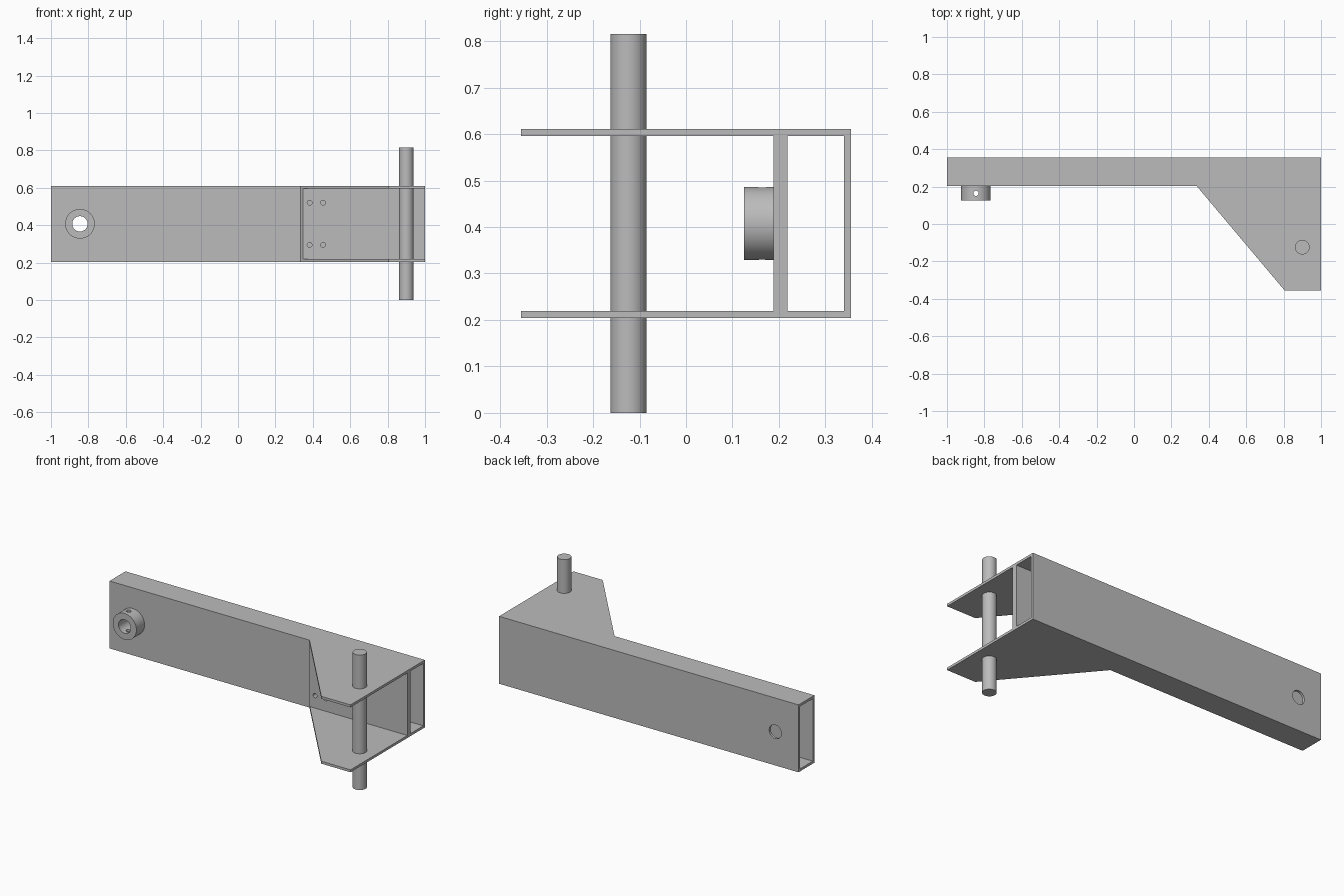
import bpy, bmesh, math
from mathutils import Matrix, Vector

cube = bpy.data.objects.get("Cube")
if cube:
    bpy.data.objects.remove(cube, do_unlink=True)

steel = bpy.data.materials.new("grey steel")
steel.use_nodes = True
colour = (0.5, 0.5, 0.5, 1)
steel.diffuse_color = colour
steel.node_tree.nodes["Principled BSDF"].inputs["Base Color"].default_value = colour

# Main dimensions
BOTTOM, TOP, WALL = 0.204, 0.611, 0.015
MID = (BOTTOM + TOP) / 2
FRONT, BACK = 0.203, 0.355
LIP = -0.355
BORE_X, BOSS_FRONT = -0.845, 0.125


def finish(name, bm):
    bmesh.ops.recalc_face_normals(bm, faces=bm.faces)
    mesh = bpy.data.meshes.new(name)
    bm.to_mesh(mesh)
    bm.free()
    mesh.materials.append(steel)
    obj = bpy.data.objects.new(name, mesh)
    bpy.context.collection.objects.link(obj)
    return obj


def prism(name, outline, z0, z1):
    bm = bmesh.new()
    face = bm.faces.new([bm.verts.new((x, y, z0)) for x, y in outline])
    new = bmesh.ops.extrude_face_region(bm, geom=[face])["geom"]
    bmesh.ops.translate(bm, vec=(0, 0, z1 - z0),
                        verts=[v for v in new if isinstance(v, bmesh.types.BMVert)])
    return finish(name, bm)


def box(name, x0, x1, y0, y1, z0, z1):
    return prism(name, [(x0, y0), (x1, y0), (x1, y1), (x0, y1)], z0, z1)


def rod(name, start, end, radius, sides=48):
    a, b = Vector(start), Vector(end)
    turn = (b - a).to_track_quat("Z", "Y").to_matrix().to_4x4()
    bm = bmesh.new()
    bmesh.ops.create_cone(bm, cap_ends=True, segments=sides, radius1=radius,
                          radius2=radius, depth=(b - a).length,
                          matrix=Matrix.Translation((a + b) / 2) @ turn)
    return finish(name, bm)


def cut(obj, cutters):
    for cutter in cutters:
        cutter.hide_render = True
        mod = obj.modifiers.new("cut", "BOOLEAN")
        mod.operation, mod.solver, mod.object = "DIFFERENCE", "EXACT", cutter
    graph = bpy.context.evaluated_depsgraph_get()
    mesh = bpy.data.meshes.new_from_object(obj.evaluated_get(graph))
    obj.modifiers.clear()
    obj.data = mesh
    for cutter in cutters:
        bpy.data.objects.remove(cutter, do_unlink=True)


def bore_cutter():
    return rod("bore_cutter", (BORE_X, 0, MID), (BORE_X, 0.5, MID), 0.041)


def bolt_cutters():
    return [rod("bolt_cutter", (x, 0.1, MID + dz), (x, 0.28, MID + dz), 0.013, 24)
            for x in (0.383, 0.455) for dz in (-0.113, 0.113)]


# Hollow rectangular arm, open at both ends
arm = box("arm_tube", -1, 1, FRONT, BACK, BOTTOM, TOP)
hollow = box("hollow_cutter", -1.1, 1.1, FRONT + WALL, BACK - WALL,
             BOTTOM + WALL, TOP - WALL)
cut(arm, [hollow, bore_cutter()] + bolt_cutters())

# Tapered bracket plates, flush with the top and bottom of the arm
plate = [(0.335, FRONT), (0.805, LIP), (1, LIP), (1, FRONT)]
prism("lower_bracket_plate", plate, BOTTOM, BOTTOM + WALL)
prism("upper_bracket_plate", plate, TOP - WALL, TOP)

# Bracket web against the arm, its edge following the taper
web = prism("bracket_web", [(0.335, FRONT), (0.3475, FRONT - WALL),
                            (1, FRONT - WALL), (1, FRONT)],
            BOTTOM + WALL, TOP - WALL)
cut(web, bolt_cutters())

# Round collar with a bore and a vertical cross hole
collar = rod("collar", (BORE_X, BOSS_FRONT, MID), (BORE_X, FRONT, MID), 0.079, 64)
cross_y = (BOSS_FRONT + FRONT) / 2
cut(collar, [bore_cutter(),
             rod("cross_cutter", (BORE_X, cross_y, 0.2), (BORE_X, cross_y, 0.6), 0.014, 24)])

# Vertical pivot pin
pin = rod("pivot_pin", (0.9, -0.124, 0), (0.9, -0.124, 0.815), 0.039)

# Smooth the round surfaces, keep the edges sharp
for obj in bpy.context.selected_objects:
    obj.select_set(False)
for obj in (arm, web, collar, pin):
    obj.select_set(True)
bpy.context.view_layer.objects.active = pin
bpy.ops.object.shade_smooth_by_angle(angle=math.radians(30))
